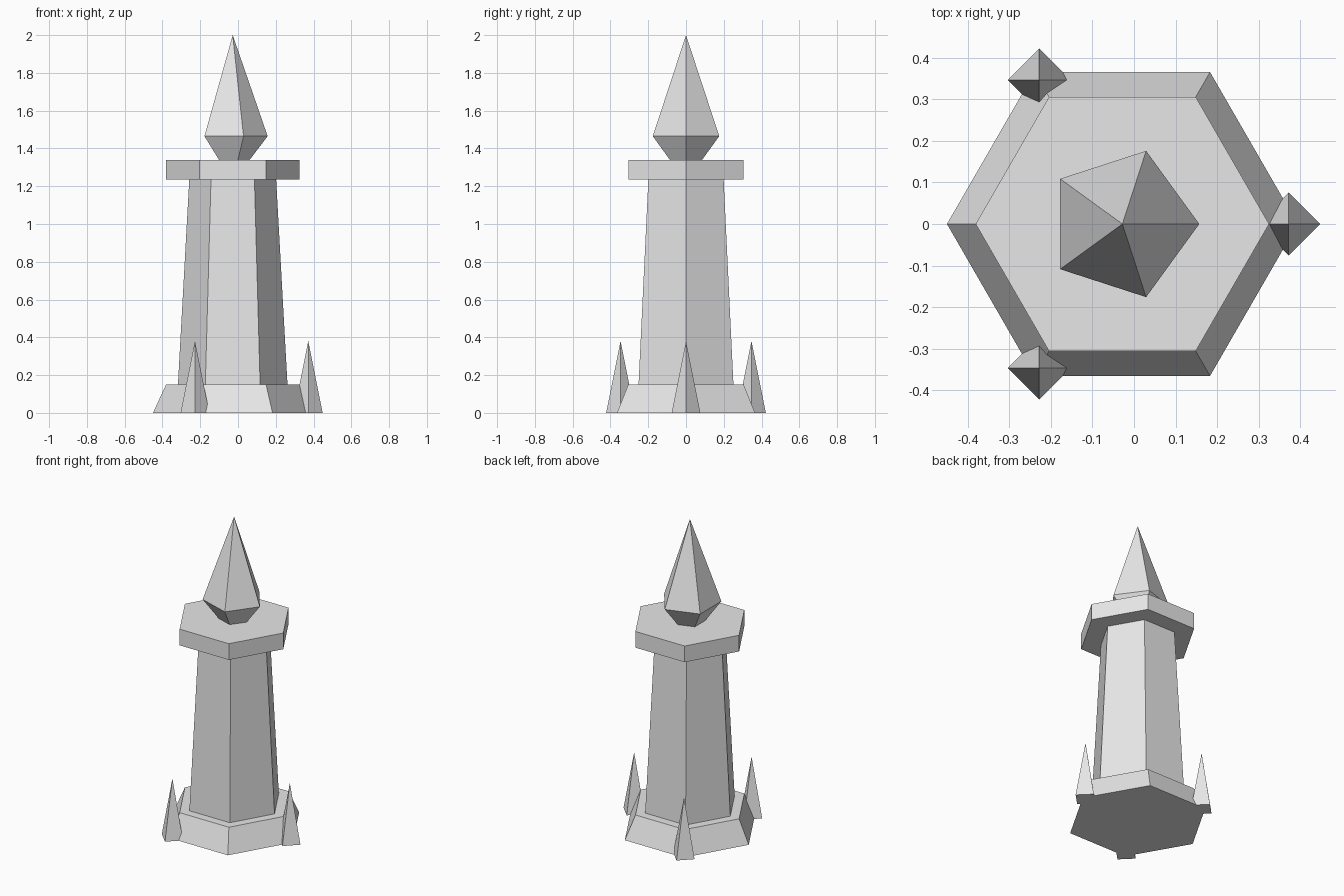
import bpy, math

if "Cube" in bpy.data.objects:
    bpy.data.objects.remove(bpy.data.objects["Cube"])

AXIS_X = -0.028  # tower axis

stone = bpy.data.materials.new("grey_stone")
stone.diffuse_color = (0.8, 0.8, 0.8, 1)
stone.use_nodes = True
stone.node_tree.nodes["Principled BSDF"].inputs["Base Color"].default_value = stone.diffuse_color


def lathe(name, sides, profile, center=(AXIS_X, 0)):
    """Stack of flat-sided rings; profile is (radius, z), radius 0 gives a tip."""
    verts, faces, rings = [], [], []
    for r, z in profile:
        n = sides if r > 0 else 1
        rings.append(list(range(len(verts), len(verts) + n)))
        for i in range(n):
            a = 2 * math.pi * i / sides
            verts.append((center[0] + r * math.cos(a), center[1] + r * math.sin(a), z))
    faces.append(rings[0][::-1])
    for lo, hi in zip(rings, rings[1:]):
        for i in range(sides):
            j = (i + 1) % sides
            if len(hi) == 1:
                faces.append((lo[i], lo[j], hi[0]))
            else:
                faces.append((lo[i], lo[j], hi[j], hi[i]))
    if len(rings[-1]) > 1:
        faces.append(rings[-1])
    mesh = bpy.data.meshes.new(name)
    mesh.from_pydata(verts, [], faces)
    mesh.materials.append(stone)
    obj = bpy.data.objects.new(name, mesh)
    bpy.context.collection.objects.link(obj)
    return obj


# Hexagonal tower body
lathe("base", 6, [(0.422, 0), (0.353, 0.15)])
lathe("shaft", 6, [(0.29, 0.15), (0.23, 1.235)])
lathe("cap", 6, [(0.353, 1.235), (0.353, 1.34)])

# Five-sided crystal on top
lathe("spire", 5, [(0.09, 1.34), (0.185, 1.465), (0, 2.0)])

# Three spikes around the base
for k in range(3):
    a = k * 2 * math.pi / 3
    lathe(f"base_spike_{k + 1}", 4, [(0.076, 0), (0, 0.38)],
          (AXIS_X + 0.4 * math.cos(a), 0.4 * math.sin(a)))
